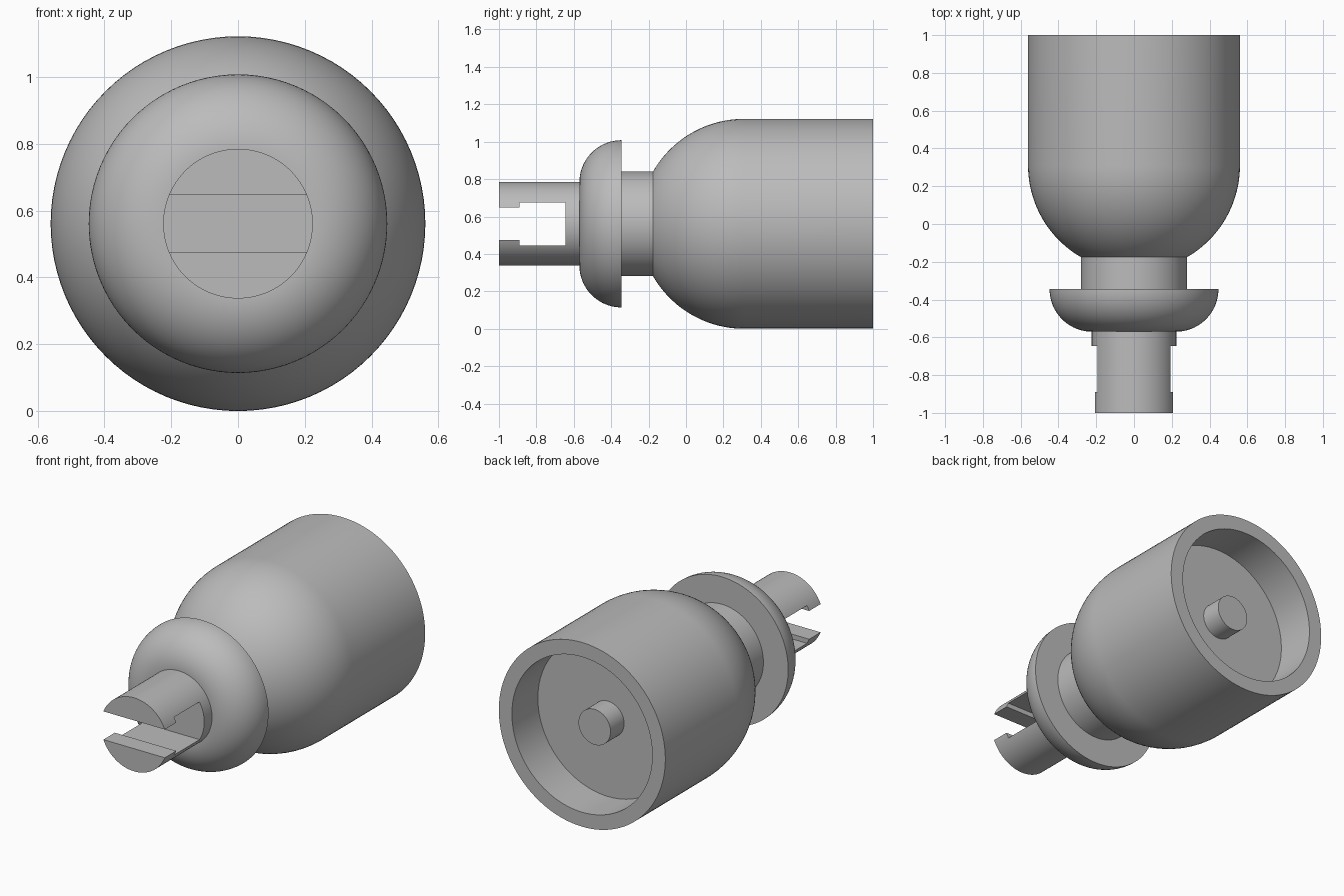
import bpy, bmesh
from math import sin, cos, pi, radians

if "Cube" in bpy.data.objects:
    bpy.data.objects.remove(bpy.data.objects["Cube"])

R = 0.561          # outer radius, also the height of the axis
SEGMENTS = 96

grey = bpy.data.materials.new("plain_grey")
grey.use_nodes = True
colour = (0.5, 0.5, 0.5, 1)
grey.diffuse_color = colour
grey.node_tree.nodes["Principled BSDF"].inputs["Base Color"].default_value = colour


def arc(radius, r0, y0, start, end, steps=24):
    """Profile points (r, y) on a circle; angle is measured from the -y axis."""
    angles = [radians(start + (end - start) * i / steps) for i in range(steps + 1)]
    return [(r0 + radius * sin(a), y0 - radius * cos(a)) for a in angles]


def smooth(obj):
    bpy.ops.object.select_all(action='DESELECT')
    obj.select_set(True)
    bpy.context.view_layer.objects.active = obj
    bpy.ops.object.shade_smooth_by_angle(angle=radians(25))


def add_object(name, bm):
    mesh = bpy.data.meshes.new(name)
    bm.to_mesh(mesh)
    bm.free()
    mesh.materials.append(grey)
    obj = bpy.data.objects.new(name, mesh)
    bpy.context.collection.objects.link(obj)
    return obj


def lathe(name, profile):
    """Turn a front-to-back (r, y) profile around the long axis."""
    bm = bmesh.new()
    rings = []
    for r, y in profile:
        if r == 0:
            rings.append([bm.verts.new((0, y, R))] * SEGMENTS)
        else:
            turns = [2 * pi * k / SEGMENTS for k in range(SEGMENTS)]
            rings.append([bm.verts.new((r * cos(a), y, R + r * sin(a))) for a in turns])
    for a, b in zip(rings, rings[1:]):
        for k in range(SEGMENTS):
            n = (k + 1) % SEGMENTS
            corners = list(dict.fromkeys((a[k], b[k], b[n], a[n])))
            bm.faces.new(corners)
    obj = add_object(name, bm)
    smooth(obj)
    return obj


def cut_slot(target, y0, y1, half_height):
    """Cut a slot running from side to side."""
    bm = bmesh.new()
    bmesh.ops.create_cube(bm, size=1)
    for v in bm.verts:
        v.co = (v.co.x, (y0 + y1) / 2 + v.co.y * (y1 - y0), R + v.co.z * 2 * half_height)
    cutter = add_object("slot_cutter", bm)
    cutter.hide_render = True
    mod = target.modifiers.new("slot", 'BOOLEAN')
    mod.operation = 'DIFFERENCE'
    mod.solver = 'EXACT'
    mod.object = cutter
    bpy.context.view_layer.objects.active = target
    bpy.ops.object.modifier_apply(modifier=mod.name)
    bpy.data.objects.remove(cutter)


# Domed cup with an open recess at the back
dome = arc(R, 0, 0.31, 30, 90)
lathe("cup_body", dome + [(R, 1), (0.473, 1), (0.473, 0.75), (0, 0.75)])

# Small peg standing on the recess floor
lathe("centre_peg", [(0.108, 0.75), (0.108, 0.88), (0, 0.88)])

# Neck between the cup and the flange
lathe("neck", [(0.28, -0.345), (0.28, -0.17)])

# Rounded flange with a flat back
lathe("flange", [(0.2, -0.57)] + arc(0.225, 0.222, -0.345, 0, 90) + [(0.28, -0.345)])

# Front stem, split by a slot that widens behind the lips
stem = lathe("slotted_stem", [(0, -1), (0.224, -1), (0.224, -0.565), (0, -0.565)])
cut_slot(stem, -1.1, -0.8, 0.086)
cut_slot(stem, -0.89, -0.645, 0.115)
smooth(stem)
